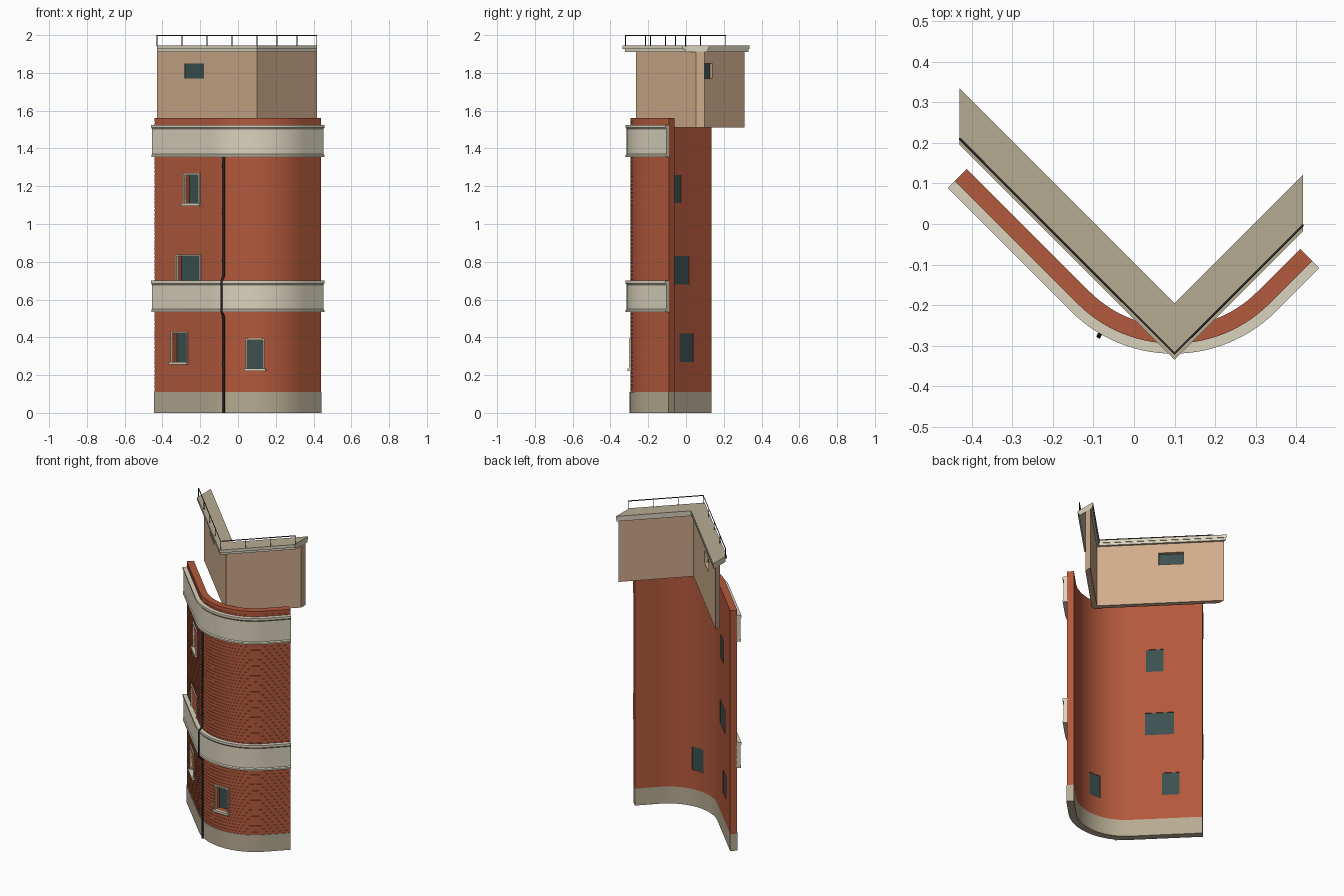
import bpy, bmesh, math
from mathutils import Matrix, Vector

cube = bpy.data.objects.get("Cube")
if cube:
    bpy.data.objects.remove(cube, do_unlink=True)


def material(name, rgb):
    m = bpy.data.materials.new(name)
    m.use_nodes = True
    m.diffuse_color = (*rgb, 1)
    m.node_tree.nodes["Principled BSDF"].inputs["Base Color"].default_value = (*rgb, 1)
    return m


BRICK = material("red_brick", (0.45, 0.10, 0.045))
TAN = material("tan_render", (0.63, 0.41, 0.26))
CREAM = material("cream_stone", (0.70, 0.65, 0.51))
BEIGE = material("beige_stone", (0.47, 0.41, 0.29))
GLASS = material("dark_glass", (0.045, 0.08, 0.08))
METAL = material("dark_metal", (0.025, 0.025, 0.025))


def finish(bm, name, mat, smooth=False):
    bmesh.ops.recalc_face_normals(bm, faces=bm.faces)
    mesh = bpy.data.meshes.new(name)
    bm.to_mesh(mesh)
    bm.free()
    ob = bpy.data.objects.new(name, mesh)
    bpy.context.collection.objects.link(ob)
    mesh.materials.append(mat)
    if smooth:
        select(ob)
        bpy.ops.object.shade_smooth_by_angle(angle=math.radians(25))
    return ob


def select(ob):
    bpy.ops.object.select_all(action="DESELECT")
    ob.select_set(True)
    bpy.context.view_layer.objects.active = ob


# Plan of the wall: straight run, rounded corner, short straight run
CX, CY, R = 0.0975, 0.039, 0.334
LEFT_RUN, RIGHT_RUN = 0.429, 0.15
THICK = 0.042


def radial(a):
    return Vector((math.sin(a), -math.cos(a)))


def wall_path(segments=28):
    q = math.pi / 4
    centre = Vector((CX, CY))
    arc = [radial(-q + 2 * q * i / segments) for i in range(segments + 1)]
    path = [(centre + n * R, n) for n in arc]
    first, last = path[0], path[-1]
    path.insert(0, (first[0] + Vector((-1, 1)).normalized() * LEFT_RUN, first[1]))
    path.append((last[0] + Vector((1, 1)).normalized() * RIGHT_RUN, last[1]))
    return path


def sweep(name, profile, mat):
    """Sweep a closed (outward offset, height) profile along the wall plan."""
    bm = bmesh.new()
    rings = []
    for p, n in wall_path():
        rings.append([bm.verts.new((*(p + n * o), z)) for o, z in profile])
    k = len(profile)
    for a, b in zip(rings, rings[1:]):
        for i in range(k):
            j = (i + 1) % k
            bm.faces.new((a[i], a[j], b[j], b[i]))
    bm.faces.new(rings[0])
    bm.faces.new(rings[-1])
    return finish(bm, name, mat, True)


# Brick wall with shallow course grooves
Z0, Z1, COURSES = 0.11, 1.56, 70
profile = [(-THICK, Z1), (-THICK, Z0)]
pitch = (Z1 - Z0) / COURSES
for c in range(COURSES):
    z = Z0 + c * pitch
    profile += [(0, z), (0, z + pitch - 0.004)]
    if c < COURSES - 1:
        profile += [(-0.002, z + pitch - 0.004), (-0.002, z + pitch)]
profile[-1] = (0, Z1)
wall = sweep("brick_wall", profile, BRICK)

# Stone plinth and two projecting bands
sweep("plinth", [(-THICK, 0), (0.003, 0), (0.003, Z0), (-THICK, Z0)], BEIGE)


def band(name, a, b):
    sweep(name, [(-0.003, a), (0.024, a), (0.024, a + 0.01), (0.019, a + 0.016),
                 (0.019, b - 0.022), (0.025, b - 0.014), (0.025, b), (-0.003, b)], CREAM)


band("lower_band", 0.535, 0.70)
band("upper_band", 1.355, 1.525)


# Upper storey: V-shaped plan with ends cut square to x
def vee(front):
    return [(-0.43, front + 0.53), (0.1, front), (0.417, front + 0.317)]


def vee_prism(name, front, back, za, zb, mat):
    bm = bmesh.new()
    f, b = vee(front), vee(back)
    rows = [[bm.verts.new((x, y, z)) for x, y in pts]
            for pts, z in ((f, za), (f, zb), (b, zb), (b, za))]
    for i in range(4):
        a, c = rows[i], rows[(i + 1) % 4]
        for j in range(2):
            bm.faces.new((a[j], a[j + 1], c[j + 1], c[j]))
    for j in (0, 2):
        bm.faces.new([r[j] for r in rows])
    return finish(bm, name, mat)


upper = vee_prism("upper_storey", -0.265, -0.22, 1.51, 1.912, TAN)
vee_prism("roof_lower_lip", -0.322, -0.2, 1.91, 1.926, CREAM)
vee_prism("roof_slab", -0.335, -0.195, 1.926, 1.943, CREAM)
vee_prism("roof_covering", -0.334, -0.195, 1.943, 1.945, BEIGE)


def box(name, frame, centre, size, mat):
    bm = bmesh.new()
    bmesh.ops.create_cube(bm, size=1, matrix=frame @ Matrix.Translation(centre)
                          @ Matrix.Diagonal((*size, 1)))
    return finish(bm, name, mat)


# Windows: cut opening, set-back glass, surround and sill (local -y faces out)
def window(name, target, x, y, angle, za, zb, half, depth, framed=True):
    zc, h = (za + zb) / 2, zb - za
    fr = Matrix.Translation((x, y, zc)) @ Matrix.Rotation(math.radians(angle), 4, "Z")
    cutter = box(name + "_cutter", fr, (0, 0.02, 0), (2 * half, 0.16, h), BRICK)
    cutter.hide_render = True
    mod = target.modifiers.new("opening", "BOOLEAN")
    mod.operation, mod.solver, mod.object = "DIFFERENCE", "EXACT", cutter
    select(target)
    bpy.ops.object.modifier_apply(modifier=mod.name)
    bpy.data.objects.remove(cutter, do_unlink=True)
    box(name + "_glass", fr, (0, depth, 0), (2 * half, 0.005, h), GLASS)
    if framed:
        t = 0.009
        for s, side in ((-1, "right"), (1, "left")):
            box(f"{name}_{side}_jamb", fr, (s * (half + t / 2), 0, 0), (t, 0.012, h), CREAM)
        box(name + "_head", fr, (0, 0, h / 2 + t / 2), (2 * half + 2 * t, 0.014, t), CREAM)
        box(name + "_sill", fr, (0, -0.002, -h / 2 - 0.007),
            (2 * half + 0.03, 0.026, 0.014), CREAM)


LINE = -0.336    # x + y along the outer face of the long wall
for name, x, za, zb, half in (("top_window", -0.243, 1.11, 1.26, 0.052),
                              ("middle_window", -0.262, 0.68, 0.83, 0.085),
                              ("bottom_window", -0.309, 0.27, 0.42, 0.052)):
    window(name, wall, x, LINE - x, -45, za, zb, half, 0.036)
window("corner_window", wall, 0.09, CY - R + 0.001, -1.3, 0.235, 0.385, 0.042, 0.037)
window("upper_storey_window", upper, -0.232, 0.067, -45, 1.77, 1.85, 0.073, 0.008, False)


# Round metal rods
def rod(name, points, radius):
    cu = bpy.data.curves.new(name, "CURVE")
    cu.dimensions = "3D"
    cu.bevel_depth, cu.bevel_resolution, cu.use_fill_caps = radius, 1, True
    sp = cu.splines.new("POLY")
    sp.points.add(len(points) - 1)
    for p, co in zip(sp.points, points):
        p.co = (*co, 1)
    cu.materials.append(METAL)
    ob = bpy.data.objects.new(name, cu)
    bpy.context.collection.objects.link(ob)
    select(ob)
    bpy.ops.object.convert(target="MESH")


# Roof railing
corners = [Vector((x, y, 1.997)) for x, y in vee(-0.32)]
rod("rail", corners, 0.003)
posts = [corners[0].lerp(corners[1], i / 4) for i in range(5)]
posts += [corners[1].lerp(corners[2], i / 3) for i in range(1, 4)]
for i, p in enumerate(posts):
    rod(f"rail_post_{i + 1}", [p, (p.x, p.y, 1.94)], 0.0025)

# Drainpipe stepping out over the lower band
d = radial(math.radians(-30.3))


def pipe_point(out, z):
    return (CX + d.x * (R + out), CY + d.y * (R + out), z)


rod("drainpipe", [pipe_point(o, z) for o, z in
                  ((0.009, 0), (0.009, 0.51), (0.032, 0.535), (0.032, 0.70),
                   (0.009, 0.725), (0.009, 1.36))], 0.006)
for i, z in enumerate((0.25, 0.5, 0.8, 1.05, 1.3)):
    rod(f"pipe_collar_{i + 1}", [pipe_point(0.009, z), pipe_point(0.009, z + 0.012)], 0.008)
